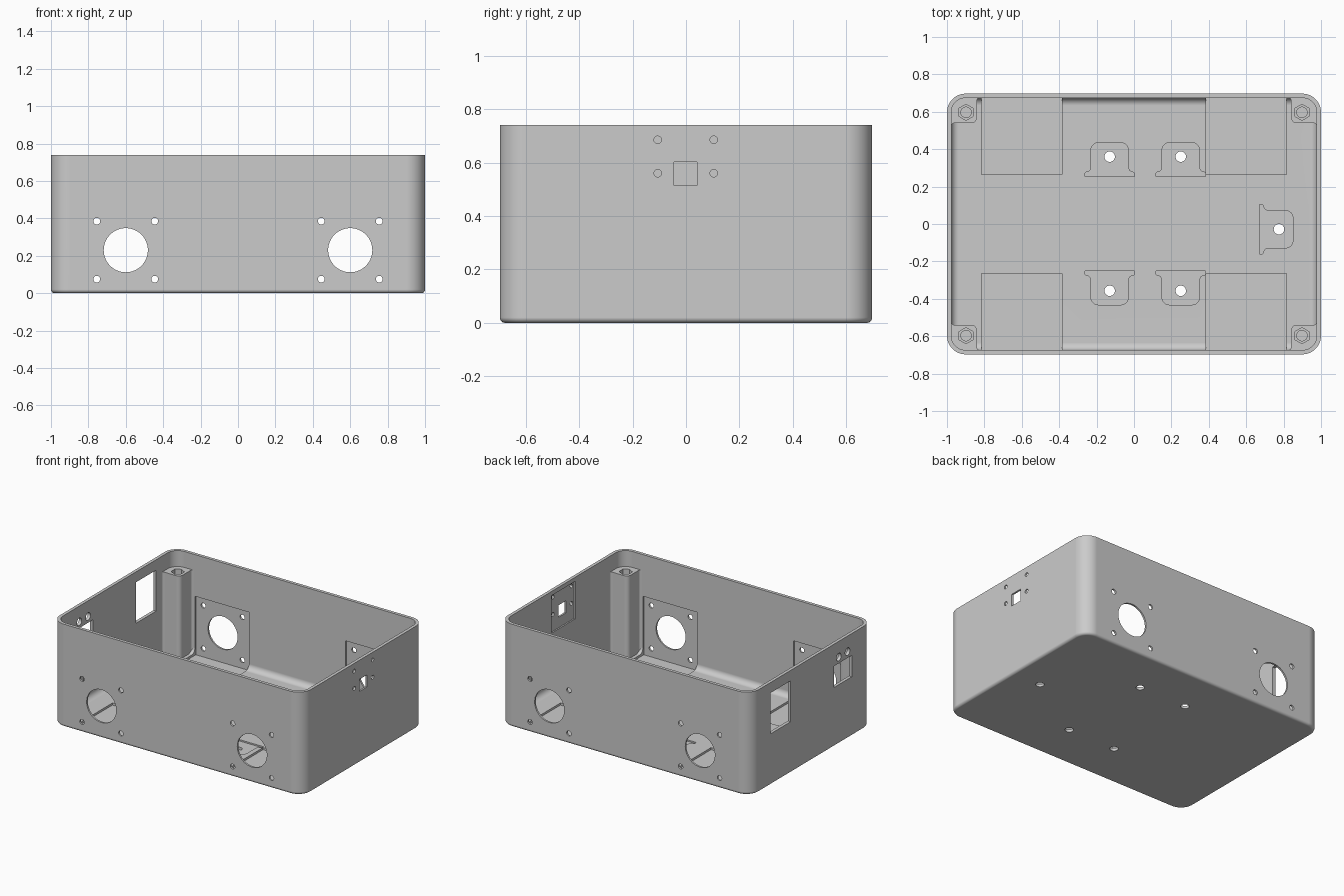
import bpy
import bmesh
from math import pi, cos, sin
from mathutils import Matrix, Vector

if "Cube" in bpy.data.objects:
    bpy.data.objects.remove(bpy.data.objects["Cube"])

HX, HY, HEIGHT = 1.0, 0.697, 0.74
WALL, FLOOR = 0.023, 0.03

grey = bpy.data.materials.new("light_grey_plastic")
grey.use_nodes = True
grey.diffuse_color = (0.6, 0.6, 0.6, 1)
grey.node_tree.nodes["Principled BSDF"].inputs["Base Color"].default_value = (0.6, 0.6, 0.6, 1)


def to_object(bm, name):
    bmesh.ops.recalc_face_normals(bm, faces=bm.faces)
    mesh = bpy.data.meshes.new(name)
    bm.to_mesh(mesh)
    bm.free()
    mesh.materials.append(grey)
    obj = bpy.data.objects.new(name, mesh)
    bpy.context.scene.collection.objects.link(obj)
    return obj


def box(name, lo, hi, corner=0, base=0):
    """Box between two corners, with rounded uprights and base edge if asked."""
    lo, hi = Vector(lo), Vector(hi)
    bm = bmesh.new()
    bmesh.ops.create_cube(bm, size=1)
    for v in bm.verts:
        v.co = Vector(lo[i] if v.co[i] < 0 else hi[i] for i in range(3))
    if corner:
        uprights = [e for e in bm.edges if abs(e.verts[0].co.z - e.verts[1].co.z) > 0.1]
        bmesh.ops.bevel(bm, geom=uprights, offset=corner, segments=12,
                        profile=0.5, affect='EDGES')
    if base:
        ring = [e for e in bm.edges if all(abs(v.co.z - lo.z) < 1e-5 for v in e.verts)]
        bmesh.ops.bevel(bm, geom=ring, offset=base, segments=6,
                        profile=0.5, affect='EDGES')
    return to_object(bm, name)


def rod(name, centre, radius, length, axis='Z', sides=32):
    bm = bmesh.new()
    turn = {'X': Matrix.Rotation(pi / 2, 4, 'Y'),
            'Y': Matrix.Rotation(pi / 2, 4, 'X'), 'Z': Matrix()}[axis]
    bmesh.ops.create_cone(bm, cap_ends=True, segments=sides, radius1=radius,
                          radius2=radius, depth=length,
                          matrix=Matrix.Translation(centre) @ turn)
    return to_object(bm, name)


def prism(name, outline, z0, z1):
    bm = bmesh.new()
    face = bm.faces.new([bm.verts.new((x, y, z0)) for x, y in outline])
    top = bmesh.ops.extrude_face_region(bm, geom=[face])["geom"]
    for v in top:
        if isinstance(v, bmesh.types.BMVert):
            v.co.z = z1
    return to_object(bm, name)


def arc(cx, cy, r, start, end, steps=6):
    angles = [(start + (end - start) * i / steps) * pi / 180 for i in range(steps + 1)]
    return [(cx + r * cos(a), cy + r * sin(a)) for a in angles]


def cut(obj, cutter):
    mod = obj.modifiers.new("cut", 'BOOLEAN')
    mod.operation, mod.solver, mod.object = 'DIFFERENCE', 'EXACT', cutter
    bpy.context.view_layer.update()
    result = obj.evaluated_get(bpy.context.evaluated_depsgraph_get())
    mesh = bpy.data.meshes.new_from_object(result)
    obj.modifiers.clear()
    obj.data = mesh
    bpy.data.objects.remove(cutter)


def finish(obj):
    obj.data.shade_smooth()
    obj.data.set_sharp_from_angle(angle=pi / 6)
    mod = obj.modifiers.new("even_shading", 'WEIGHTED_NORMAL')
    mod.keep_sharp = True


# Hollow tray with rounded corners
tray = box("enclosure_tray", (-HX, -HY, 0), (HX, HY, HEIGHT), 0.1, 0.02)
cut(tray, box("cavity", (WALL - HX, WALL - HY, FLOOR), (HX - WALL, HY - WALL, 1),
              0.1 - WALL, 0.04))

# Motor pockets sunk into floor and long walls
for sx in (-1, 1):
    for sy in (-1, 1):
        xs = sorted((sx * 0.385, sx * 0.815))
        ys = sorted((sy * 0.265, sy * (HY - 0.013)))
        cut(tray, box("motor_pocket", (xs[0], ys[0], 0.015), (xs[1], ys[1], 0.44)))

# Motor shaft holes and their screw holes, through both long walls
for x in (-0.6, 0.6):
    cut(tray, rod("shaft_hole", (x, 0, 0.23), 0.118, 3, 'Y', 64))
    for dx in (-0.155, 0.155):
        for dz in (-0.155, 0.155):
            cut(tray, rod("screw_hole", (x + dx, 0, 0.23 + dz), 0.018, 3, 'Y', 24))

# Sensor mount on the +x wall: inner pocket, square opening, four screw holes
cut(tray, box("sensor_pocket", (0.9, -0.137, 0.44), (HX - 0.013, 0.137, 0.71)))
cut(tray, box("sensor_opening", (0.9, -0.045, 0.515), (1.1, 0.042, 0.602)))
for y in (-0.106, 0.104):
    for z in (0.56, 0.685):
        cut(tray, rod("sensor_screw_hole", (1, y, z), 0.014, 0.2, 'X', 24))

# Openings on the -x wall: tall window, small window, two round holes
cut(tray, box("tall_window", (-1.1, 0.237, 0.37), (-0.9, 0.465, 0.665)))
cut(tray, box("small_window", (-1.1, -0.458, 0.428), (-0.9, -0.253, 0.582)))
for y in (-0.31, -0.41):
    cut(tray, rod("indicator_hole", (-1, y, 0.627), 0.027, 0.2, 'X', 24))

# Bracket recesses in the floor, each with a through hole
right_half = ([(0.132, -0.105), (0.132, -0.09)] + arc(0.125, -0.09, 0.007, 0, 90, 2)
              + arc(0.125, -0.058, 0.025, 270, 180) + arc(0.06, 0.035, 0.04, 0, 90))
bracket = right_half + [(-x, y) for x, y in reversed(right_half)]
for x, y, turn in ((-0.13, 0.36, 0), (0.25, 0.36, 0), (-0.13, -0.357, pi),
                   (0.25, -0.357, pi), (0.775, -0.028, -pi / 2)):
    c, s = cos(turn), sin(turn)
    outline = [(x + u * c - v * s, y + u * s + v * c) for u, v in bracket]
    cut(tray, prism("bracket_recess", outline, 0.02, 0.1))
    cut(tray, rod("bracket_hole", (x, y, 0), 0.028, 0.4, 'Z', 32))
finish(tray)

# Corner screw posts with hexagonal nut seats
post_outline = ([(0.985, 0.524)] + arc(0.962, 0.524, 0.015, 0, 90)
                + arc(0.87, 0.569, 0.03, 270, 180) + arc(0.825, 0.659, 0.015, 0, 90)
                + [(0.825, 0.685)] + arc(0.9, 0.597, 0.088, 90, 0))
for side_x, sx in (("left", 1), ("right", -1)):
    for side_y, sy in (("front", -1), ("back", 1)):
        post = prism(f"corner_post_{side_y}_{side_x}",
                     [(sx * u, sy * v) for u, v in post_outline], 0.02, 0.625)
        cut(post, rod("nut_seat", (sx * 0.898, sy * 0.597, 0.625), 0.043, 0.08, 'Z', 6))
        cut(post, rod("post_bore", (sx * 0.898, sy * 0.597, 0.55), 0.028, 0.4, 'Z', 24))
        finish(post)
